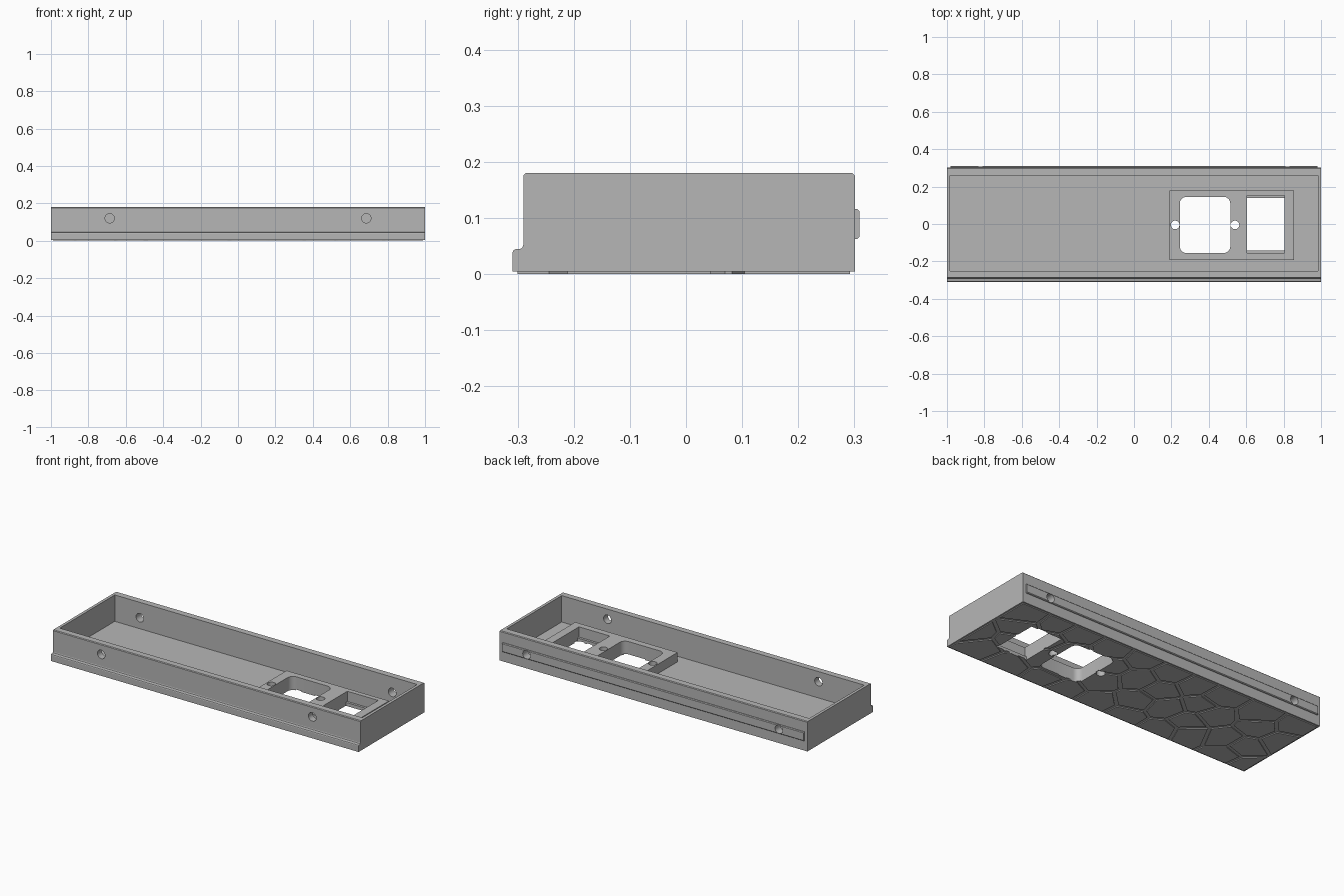
import bpy, bmesh, math, random
from mathutils import Vector

if "Cube" in bpy.data.objects:
    bpy.data.objects.remove(bpy.data.objects["Cube"])

random.seed(7)
grey = bpy.data.materials.new("plain grey")
grey.diffuse_color = (0.47, 0.47, 0.47, 1)
grey.use_nodes = True
grey.node_tree.nodes["Principled BSDF"].inputs["Base Color"].default_value = grey.diffuse_color


def prisms(name, outlines, lo, hi, axis):
    """Extrude closed 2D outlines along an axis between lo and hi."""
    place = {"x": lambda p, t: (t, p[0], p[1]),
             "y": lambda p, t: (p[0], t, p[1]),
             "z": lambda p, t: (p[0], p[1], t)}[axis]
    bm = bmesh.new()
    for pts in outlines:
        a = [bm.verts.new(place(p, lo)) for p in pts]
        b = [bm.verts.new(place(p, hi)) for p in pts]
        bm.faces.new(a)
        bm.faces.new(b[::-1])
        for i in range(len(pts)):
            j = (i + 1) % len(pts)
            bm.faces.new((a[j], a[i], b[i], b[j]))
    bmesh.ops.recalc_face_normals(bm, faces=bm.faces)
    me = bpy.data.meshes.new(name)
    bm.to_mesh(me)
    bm.free()
    me.materials.append(grey)
    ob = bpy.data.objects.new(name, me)
    bpy.context.collection.objects.link(ob)
    return ob


def rect(x0, x1, y0, y1):
    return [(x0, y0), (x1, y0), (x1, y1), (x0, y1)]


def circle(cx, cy, r, n=32):
    return [(cx + r * math.cos(math.tau * i / n), cy + r * math.sin(math.tau * i / n))
            for i in range(n)]


def round_rect(x0, x1, y0, y1, r, n=6):
    pts = []
    corners = [(x1 - r, y1 - r), (x0 + r, y1 - r), (x0 + r, y0 + r), (x1 - r, y0 + r)]
    for k, (cx, cy) in enumerate(corners):
        for i in range(n + 1):
            a = math.pi / 2 * (k + i / n)
            pts.append((cx + r * math.cos(a), cy + r * math.sin(a)))
    return pts


def boolean(ob, other, op):
    m = ob.modifiers.new(op, "BOOLEAN")
    m.operation, m.solver, m.object = op, "EXACT", other
    bpy.context.view_layer.objects.active = ob
    bpy.ops.object.modifier_apply(modifier=m.name)


def clip(poly, point, normal):
    """Keep the side of a convex polygon that lies behind a line."""
    out = []
    for i, p in enumerate(poly):
        q = poly[(i + 1) % len(poly)]
        dp, dq = (p - point).dot(normal), (q - point).dot(normal)
        if dp <= 0:
            out.append(p)
        if dp * dq < 0:
            out.append(p.lerp(q, dp / (dp - dq)))
    return out


# Tray shell: side profile with front ledge and small top chamfers
BASE, FLOOR, TOP, DECK = 0.005, 0.025, 0.18, 0.08
profile = [(-0.309, BASE), (-0.309, 0.039), (-0.307, 0.043), (-0.303, 0.045),
           (-0.296, 0.045), (-0.292, 0.047), (-0.29, 0.052),
           (-0.29, TOP - 0.004), (-0.286, TOP), (0.297, TOP), (0.301, TOP - 0.004),
           (0.301, BASE)]
tray = prisms("tray", [profile], -1, 1, "x")
cavity = prisms("cavity_cutter", [rect(-0.983, 0.983, -0.25, 0.26)], FLOOR, 0.3, "z")
boolean(tray, cavity, "DIFFERENCE")

# Raised mounting block for the socket and switch
block = prisms("mounting_block", [rect(0.19, 0.855, -0.193, 0.18)], 0.012, DECK, "z")
boolean(tray, block, "UNION")

# Back rail with chamfered edges
rail = prisms("back_rail", [[(0.295, 0.063), (0.305, 0.063), (0.309, 0.067),
                             (0.309, 0.112), (0.305, 0.116), (0.295, 0.116)]],
              -0.98, 0.98, "x")

# Raised irregular cells under the floor
seeds = []
for i in range(10):
    for j in range(4):
        x = -0.9 + 0.2 * i + (0.05 if j % 2 else -0.05) + random.uniform(-0.05, 0.05)
        y = -0.23 + 0.15 * j + random.uniform(-0.04, 0.04)
        seeds.append(Vector((x, y)))
cells = []
for s in seeds:
    poly = [Vector(p) for p in rect(-0.99, 0.99, -0.3, 0.292)]
    for t in seeds:
        if t is not s and poly:
            n = (t - s).normalized()
            poly = clip(poly, (s + t) / 2 - n * 0.01, n)
    if len(poly) > 2:
        cells.append(poly)
pattern = prisms("underside_cells", cells, 0, BASE + 0.002, "z")

# Openings: socket, its screw holes, stepped switch opening, wall screw holes
floor_cuts = [
    prisms("socket_cutter", [round_rect(0.245, 0.515, -0.155, 0.145, 0.035)], -0.1, 0.3, "z"),
    prisms("screw_cutter", [circle(0.22, -0.005, 0.023), circle(0.54, -0.005, 0.023)],
           -0.1, 0.3, "z"),
    prisms("switch_cutter", [rect(0.604, 0.805, -0.142, 0.138)], -0.1, 0.3, "z"),
]
switch_step = prisms("switch_step_cutter", [rect(0.604, 0.805, -0.156, 0.152)], 0.02, 0.3, "z")
front_holes = prisms("front_hole_cutter", [circle(s * 0.686, 0.12, 0.025) for s in (-1, 1)],
                     -0.4, -0.2, "y")
back_holes = prisms("back_hole_cutter", [circle(s * 0.82, 0.0895, 0.025) for s in (-1, 1)],
                    0.2, 0.4, "y")
for c in floor_cuts + [switch_step, front_holes, back_holes]:
    boolean(tray, c, "DIFFERENCE")
for c in floor_cuts:
    boolean(pattern, c, "DIFFERENCE")
boolean(rail, back_holes, "DIFFERENCE")

# Remove helpers, smooth only the round holes
for c in floor_cuts + [switch_step, front_holes, back_holes, cavity, block]:
    bpy.data.objects.remove(c)
for ob in (tray, rail, pattern):
    bpy.ops.object.select_all(action="DESELECT")
    ob.select_set(True)
    bpy.context.view_layer.objects.active = ob
    bpy.ops.object.shade_smooth_by_angle(angle=math.radians(20))
